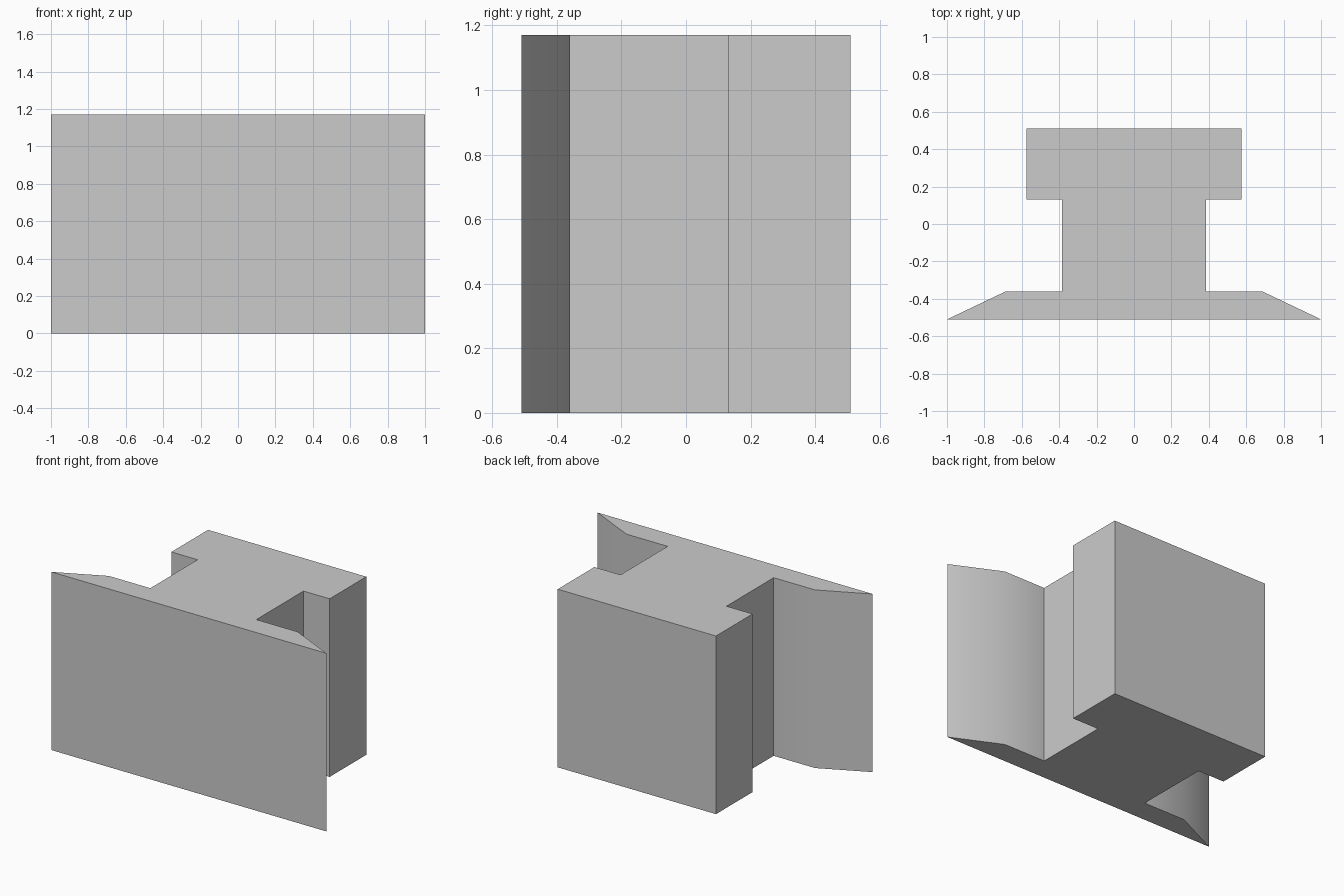
import bpy
import bmesh
import math

cube = bpy.data.objects.get("Cube")
if cube:
    bpy.data.objects.remove(cube, do_unlink=True)

HEIGHT = 1.17

grey = bpy.data.materials.new("light grey")
grey.use_nodes = True
colour = (0.6, 0.6, 0.6, 1)
grey.diffuse_color = colour
grey.node_tree.nodes["Principled BSDF"].inputs["Base Color"].default_value = colour

# Right half of the section: tapered front flange, web, rear block
half = [(1.0, -0.51), (0.685, -0.36), (0.385, -0.36),
        (0.385, 0.13), (0.575, 0.13), (0.575, 0.51)]
outline = half + [(-x, y) for x, y in reversed(half)]

# Extrude the mirrored section upwards
bm = bmesh.new()
base = bm.faces.new([bm.verts.new((x, y, 0)) for x, y in outline])
top = bmesh.ops.extrude_face_region(bm, geom=[base], use_keep_orig=True)
verts = [g for g in top["geom"] if isinstance(g, bmesh.types.BMVert)]
bmesh.ops.translate(bm, verts=verts, vec=(0, 0, HEIGHT))
bmesh.ops.recalc_face_normals(bm, faces=bm.faces)
mesh = bpy.data.meshes.new("flanged_rail_section")
bm.to_mesh(mesh)
bm.free()
mesh.materials.append(grey)

rail = bpy.data.objects.new("flanged_rail_section", mesh)
bpy.context.collection.objects.link(rail)

# Blend the flange taper softly, keep the square corners sharp
bpy.ops.object.select_all(action="DESELECT")
rail.select_set(True)
bpy.context.view_layer.objects.active = rail
bpy.ops.object.shade_smooth_by_angle(angle=math.radians(30))
